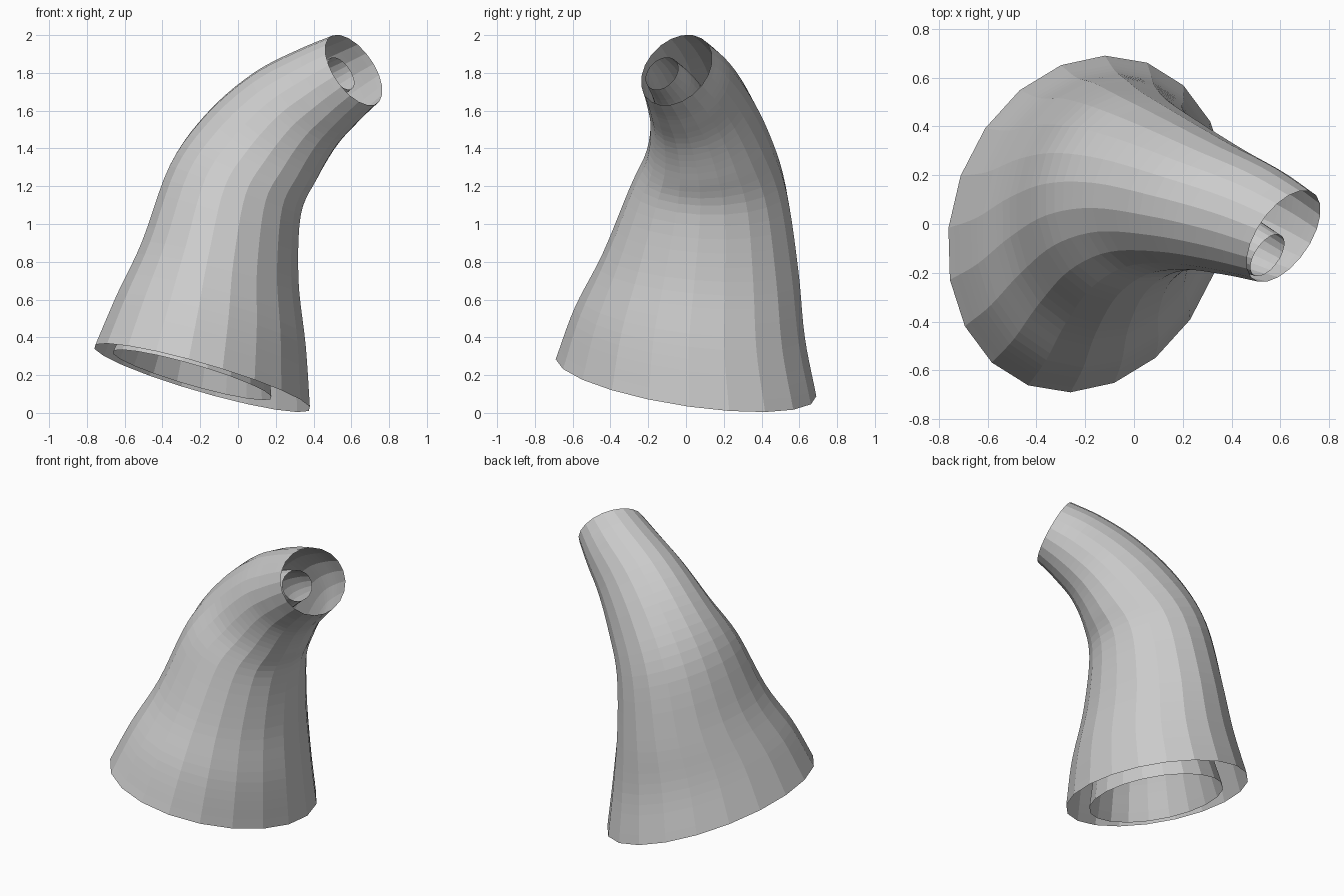
import bpy, bmesh, math
from mathutils import Vector

if "Cube" in bpy.data.objects:
    bpy.data.objects.remove(bpy.data.objects["Cube"])

SIDES = 20
STEPS = 5

# Cross-sections along the horn: centre xyz, facing normal xyz, half widths a (x side), b (y side), skew
STATIONS = [
    (-0.19, 0.00, 0.186, 0.265, 0.115, 1.00, 0.598, 0.683, 0.125),
    (-0.143, 0.02, 0.48, 0.26, 0.10, 1.00, 0.525, 0.605, 0.09),
    (-0.095, 0.077, 0.80, 0.24, 0.06, 1.00, 0.432, 0.517, 0.05),
    (-0.014, 0.12, 1.18, 0.35, 0.00, 0.93, 0.375, 0.416, 0.02),
    (0.125, 0.117, 1.41, 0.50, -0.15, 0.85, 0.343, 0.331, 0.0),
    (0.297, 0.072, 1.60, 0.62, -0.30, 0.70, 0.295, 0.275, 0.0),
    (0.472, 0.012, 1.727, 0.68, -0.42, 0.58, 0.250, 0.245, 0.0),
    (0.613, -0.05, 1.815, 0.71, -0.49, 0.50, 0.216, 0.216, 0.0),
]


def sample(t):
    """Catmull-Rom interpolation of the stations."""
    last = len(STATIONS) - 1
    i = min(int(t), last - 1)
    f = t - i

    def get(k):
        if k < 0:
            return [2 * p - q for p, q in zip(STATIONS[0], STATIONS[1])]
        if k > last:
            return [2 * p - q for p, q in zip(STATIONS[last], STATIONS[last - 1])]
        return STATIONS[k]

    return [0.5 * (2 * p1 + (p2 - p0) * f + (2 * p0 - 5 * p1 + 4 * p2 - p3) * f * f
                   + (3 * p1 - p0 - 3 * p2 + p3) * f ** 3)
            for p0, p1, p2, p3 in zip(get(i - 1), get(i), get(i + 1), get(i + 2))]


def horn(name, scale_base, scale_tip, off_base, off_tip):
    """Open bent tube through the stations, scaled and shifted from base to tip."""
    bm = bmesh.new()
    rings = []
    count = (len(STATIONS) - 1) * STEPS
    for j in range(count + 1):
        f = j / count
        s = sample(f * (len(STATIONS) - 1))
        centre = Vector(s[:3]) + Vector(off_base).lerp(Vector(off_tip), f)
        n = Vector(s[3:6]).normalized()
        v = Vector((0, 1, 0))
        v = (v - n * v.dot(n)).normalized()
        u = v.cross(n)
        k = scale_base + (scale_tip - scale_base) * f
        ring = []
        for i in range(SIDES):
            a = math.tau * (i + 0.5) / SIDES
            c, d = math.cos(a), math.sin(a)
            ring.append(bm.verts.new(centre + k * (u * s[6] * c + v * (s[7] * d + s[8] * c))))
        rings.append(ring)
    for r0, r1 in zip(rings, rings[1:]):
        for i in range(SIDES):
            m = (i + 1) % SIDES
            bm.faces.new((r0[i], r0[m], r1[m], r1[i]))
    bmesh.ops.recalc_face_normals(bm, faces=bm.faces)
    mesh = bpy.data.meshes.new(name)
    bm.to_mesh(mesh)
    bm.free()
    obj = bpy.data.objects.new(name, mesh)
    bpy.context.collection.objects.link(obj)
    return obj


# Outer flared shell and the narrower liner nested off-centre inside it
horn("outer_shell", 1.0, 1.0, (0, 0, 0), (0, 0, 0))
horn("inner_tube", 0.735, 0.46, (-0.053, -0.072, 0.015), (-0.066, -0.078, -0.018))
